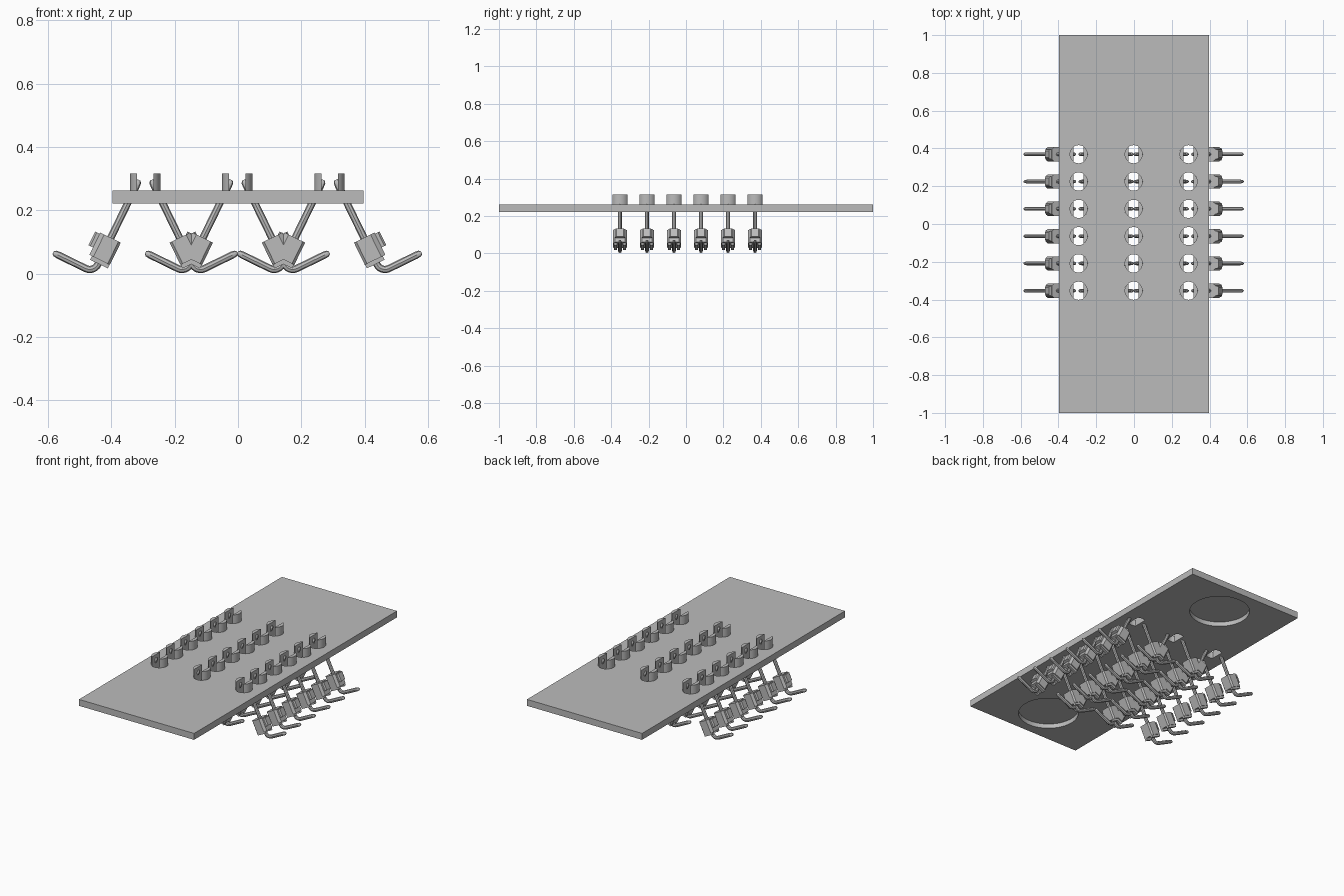
import bpy, bmesh, math
from mathutils import Vector, Matrix

cube = bpy.data.objects.get("Cube")
if cube:
    bpy.data.objects.remove(cube, do_unlink=True)

grey = bpy.data.materials.new("plain_grey")
grey.use_nodes = True
COLOUR = (0.5, 0.5, 0.5, 1)
grey.diffuse_color = COLOUR
grey.node_tree.nodes["Principled BSDF"].inputs["Base Color"].default_value = COLOUR

HOLE_R, SLOT = 0.048, 0.026
BOTTOM, TOP = 0.222, 0.262
TILT = math.radians(26)
columns = [-0.002 + 0.291 * i for i in (-1, 0, 1)]
rows = [0.008 + 0.1445 * (i - 2.5) for i in range(6)]


def place(name, mesh, location=(0, 0, 0), turn=0):
    ob = bpy.data.objects.new(name, mesh)
    ob.location = location
    ob.rotation_euler.z = turn
    bpy.context.collection.objects.link(ob)
    return ob


def finish(bm, name):
    bmesh.ops.recalc_face_normals(bm, faces=bm.faces)
    mesh = bpy.data.meshes.new(name)
    bm.to_mesh(mesh)
    bm.free()
    mesh.materials.append(grey)
    return mesh


def add_box(bm, size, centre):
    m = Matrix.Translation(centre) @ Matrix.Diagonal((*size, 1))
    return bmesh.ops.create_cube(bm, size=1, matrix=m)["verts"]


def add_disc(bm, radius, x, y, z0, z1, sides):
    bmesh.ops.create_cone(bm, cap_ends=True, segments=sides, radius1=radius,
                          radius2=radius, depth=z1 - z0,
                          matrix=Matrix.Translation((x, y, (z0 + z1) / 2)))


def add_prism(bm, outline, z0, z1):
    face = bm.faces.new([bm.verts.new((x, y, z0)) for x, y in outline])
    out = bmesh.ops.extrude_face_region(bm, geom=[face])["geom"]
    moved = [v for v in out if isinstance(v, bmesh.types.BMVert)]
    bmesh.ops.translate(bm, verts=moved, vec=(0, 0, z1 - z0))


# Board with peg holes and two round recesses underneath
bm = bmesh.new()
add_box(bm, (0.794, 2, TOP - BOTTOM), (0, 0, (TOP + BOTTOM) / 2))
board = place("board", finish(bm, "board"))
bm = bmesh.new()
for x in columns:
    for y in rows:
        add_disc(bm, HOLE_R, x, y, BOTTOM - 0.05, TOP + 0.05, 32)
for y in (-0.77, 0.77):
    add_disc(bm, 0.173, 0, y, BOTTOM - 0.05, BOTTOM + 0.028, 64)
cutter = place("hole_cutter", finish(bm, "hole_cutter"))
cutter.hide_render = True
cut = board.modifiers.new("holes", "BOOLEAN")
cut.object = cutter
cut.solver = "EXACT"
bpy.context.view_layer.objects.active = board
bpy.ops.object.modifier_apply(modifier=cut.name)
bpy.data.objects.remove(cutter, do_unlink=True)

# Peg cheek: circular segment on one side of the slot
half = math.acos(SLOT / HOLE_R)
arc = [half * (i / 6 - 1) for i in range(13)]
bm = bmesh.new()
add_prism(bm, [(HOLE_R * math.cos(a), HOLE_R * math.sin(a)) for a in arc], BOTTOM, 0.316)
cheek_mesh = finish(bm, "peg_cheek")

# Hook rod: straight stem, rounded right-angle bend, foot
down = Vector((math.sin(TILT), 0, -math.cos(TILT)))
out = Vector((math.cos(TILT), 0, math.sin(TILT)))
corner = Vector((0.162, 0, 0.004))
BEND = 0.028
centre = corner - down * BEND + out * BEND
path = [(corner - down * 0.325, 0.45), (corner - down * 0.318, 0.9), (corner - down * 0.305, 1)]
for i in range(7):
    a = math.pi / 2 * i / 6
    path.append((centre - out * BEND * math.cos(a) + down * BEND * math.sin(a), 1))
path += [(corner + out * 0.125, 1), (corner + out * 0.137, 0.85), (corner + out * 0.143, 0.4)]
curve = bpy.data.curves.new("rod_path", "CURVE")
curve.dimensions = "3D"
curve.bevel_depth = 0.0115
curve.bevel_resolution = 2
curve.use_fill_caps = True
line = curve.splines.new("POLY")
line.points.add(len(path) - 1)
for p, (co, r) in zip(line.points, path):
    p.co = (*co, 1)
    p.radius = r
temp = place("rod_path", curve)
bpy.context.view_layer.update()
rod_mesh = bpy.data.meshes.new_from_object(temp.evaluated_get(bpy.context.evaluated_depsgraph_get()))
bpy.data.objects.remove(temp, do_unlink=True)
rod_mesh.transform(Matrix.Diagonal((1, 0.85, 1, 1)))
rod_mesh.materials.clear()
rod_mesh.materials.append(grey)

# Clamp block around the stem: chamfered body, outer pad, lower jaws
bm = bmesh.new()
body = [(-0.036, 0.03), (-0.028, 0.038), (0.022, 0.038), (0.036, 0.027)]
add_prism(bm, body + [(x, -y) for x, y in reversed(body)], -0.038, 0.04)
pad = [(0.03, 0.026), (0.046, 0.026), (0.052, 0.018)]
add_prism(bm, pad + [(x, -y) for x, y in reversed(pad)], -0.012, 0.036)
for side in (-1, 1):
    add_box(bm, (0.062, 0.016, 0.016), (-0.004, side * 0.024, -0.043))
frame = Matrix.Translation((0.127, 0, 0.078)) @ Matrix.Rotation(-TILT, 4, "Y")
bm.transform(frame)
clamp_mesh = finish(bm, "clamp_block")

# A mirrored pair of cheeks, hooks and clamps in every hole
smooth = []
for x in columns:
    for y in rows:
        for turn in (0, math.pi):
            smooth.append(place("peg_cheek", cheek_mesh, (x, y, 0), turn))
            smooth.append(place("hook_rod", rod_mesh, (x, y, 0), turn))
            place("clamp_block", clamp_mesh, (x, y, 0), turn)

bpy.ops.object.select_all(action="DESELECT")
for ob in smooth[:2] + [board]:
    ob.select_set(True)
bpy.context.view_layer.objects.active = board
bpy.ops.object.shade_smooth_by_angle(angle=math.radians(35))
